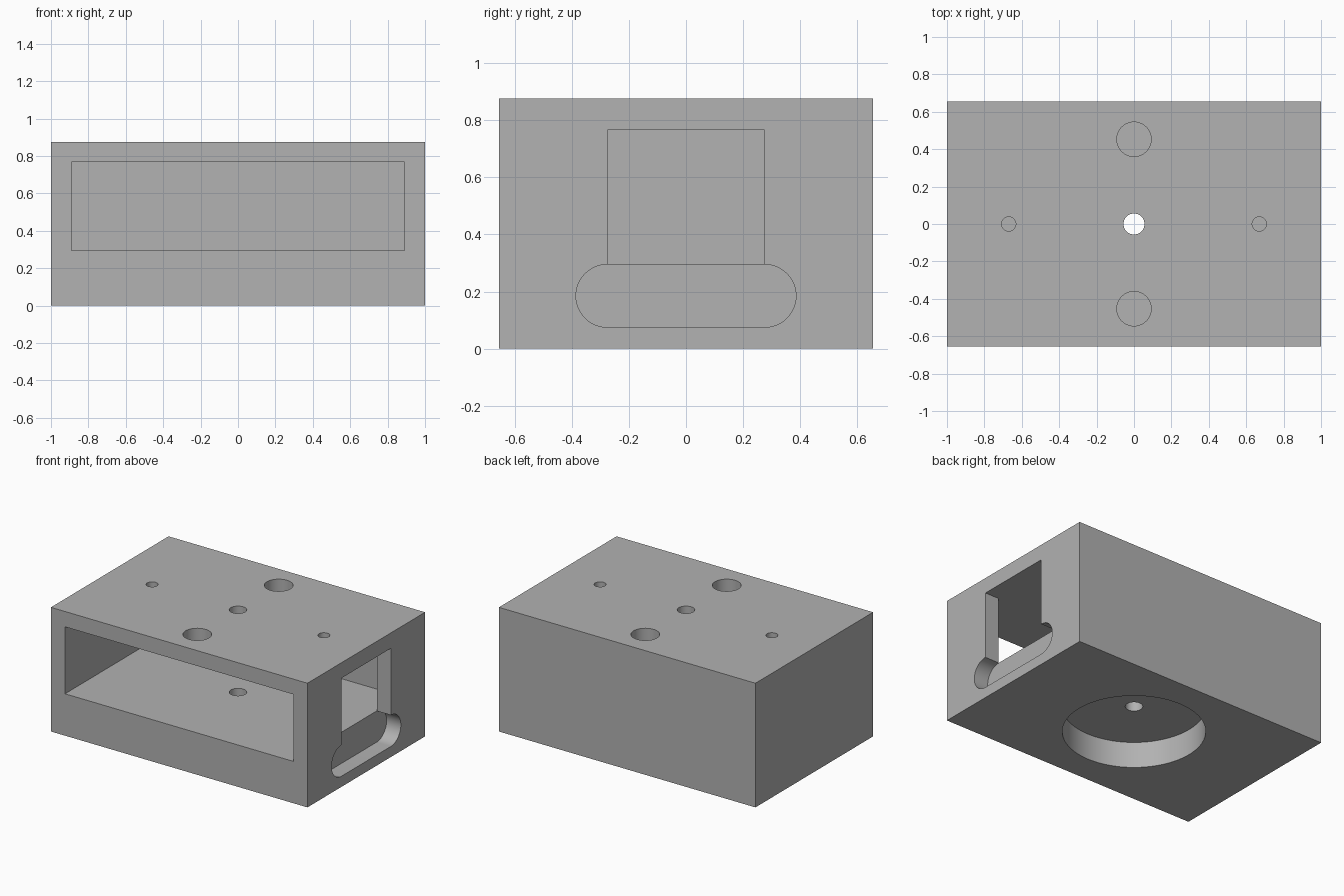
import bpy
import bmesh
from math import cos, sin, pi, radians
from mathutils import Matrix, Vector

default_cube = bpy.data.objects.get("Cube")
if default_cube:
    bpy.data.objects.remove(default_cube, do_unlink=True)

LENGTH, DEPTH, HEIGHT = 2.0, 1.31, 0.875
WALL = 0.11
FLOOR, CEILING = 0.295, 0.767
INNER_X = LENGTH / 2 - WALL
INNER_Y = DEPTH / 2 - WALL

grey = bpy.data.materials.new("plain grey")
grey.use_nodes = True
colour = (0.445, 0.445, 0.445, 1)
grey.diffuse_color = colour
grey.node_tree.nodes["Principled BSDF"].inputs["Base Color"].default_value = colour


def add_object(name, bm):
    bmesh.ops.recalc_face_normals(bm, faces=bm.faces)
    mesh = bpy.data.meshes.new(name)
    bm.to_mesh(mesh)
    bm.free()
    mesh.materials.append(grey)
    obj = bpy.data.objects.new(name, mesh)
    bpy.context.collection.objects.link(obj)
    return obj


def box(name, low, high):
    low, high = Vector(low), Vector(high)
    bm = bmesh.new()
    bmesh.ops.create_cube(bm, size=1, matrix=Matrix.Translation((low + high) / 2)
                          @ Matrix.Diagonal((*(high - low), 1)))
    return add_object(name, bm)


def cylinder(name, x, y, radius, bottom, top, sides=64):
    bm = bmesh.new()
    bmesh.ops.create_cone(bm, cap_ends=True, segments=sides, radius1=radius,
                          radius2=radius, depth=top - bottom,
                          matrix=Matrix.Translation((x, y, (bottom + top) / 2)))
    return add_object(name, bm)


def side_prism(name, profile, start, end):
    """Extrude a y-z profile along x."""
    bm = bmesh.new()
    face = bm.faces.new([bm.verts.new((start, y, z)) for y, z in profile])
    moved = bmesh.ops.extrude_face_region(bm, geom=[face])["geom"]
    bmesh.ops.translate(bm, vec=(end - start, 0, 0),
                        verts=[v for v in moved if isinstance(v, bmesh.types.BMVert)])
    return add_object(name, bm)


# Solid housing, closed at the back and at one end
housing = box("housing", (-LENGTH / 2, -DEPTH / 2, 0), (LENGTH / 2, DEPTH / 2, HEIGHT))

# Front pocket
cutters = [box("pocket_cutter", (-INNER_X, -1, FLOOR), (INNER_X, INNER_Y, CEILING))]

# Square window standing on a round-ended slot, in the +x end wall
half_width, radius = 0.275, 0.11
arc = [(half_width + radius * sin(a), FLOOR - radius + radius * cos(a))
       for a in (pi * i / 24 for i in range(25))]
right_half = [(half_width, CEILING - 0.001)] + arc
keyhole = right_half + [(-y, z) for y, z in reversed(right_half)]
cutters.append(side_prism("window_cutter", keyhole, INNER_X - 0.001, 1.2))

# Holes through the top plate
for side in (-1, 1):
    cutters.append(cylinder("large_hole_cutter", 0, side * 0.453, 0.092, 0.6, 1))
    cutters.append(cylinder("small_hole_cutter", side * 0.67, 0, 0.038, 0.6, 1))

# Round recess underneath, and the bore through everything
cutters.append(cylinder("recess_cutter", 0, 0, 0.455, -0.2, 0.183, 96))
cutters.append(cylinder("bore_cutter", 0, 0, 0.056, -0.3, 1))

bpy.ops.object.select_all(action="DESELECT")
housing.select_set(True)
bpy.context.view_layer.objects.active = housing
for cutter in cutters:
    cutter.hide_render = True
    cut = housing.modifiers.new("cut", "BOOLEAN")
    cut.operation = "DIFFERENCE"
    cut.solver = "EXACT"
    cut.object = cutter
    bpy.ops.object.modifier_apply(modifier=cut.name)
    bpy.data.objects.remove(cutter, do_unlink=True)

bpy.ops.object.shade_smooth_by_angle(angle=radians(30))
